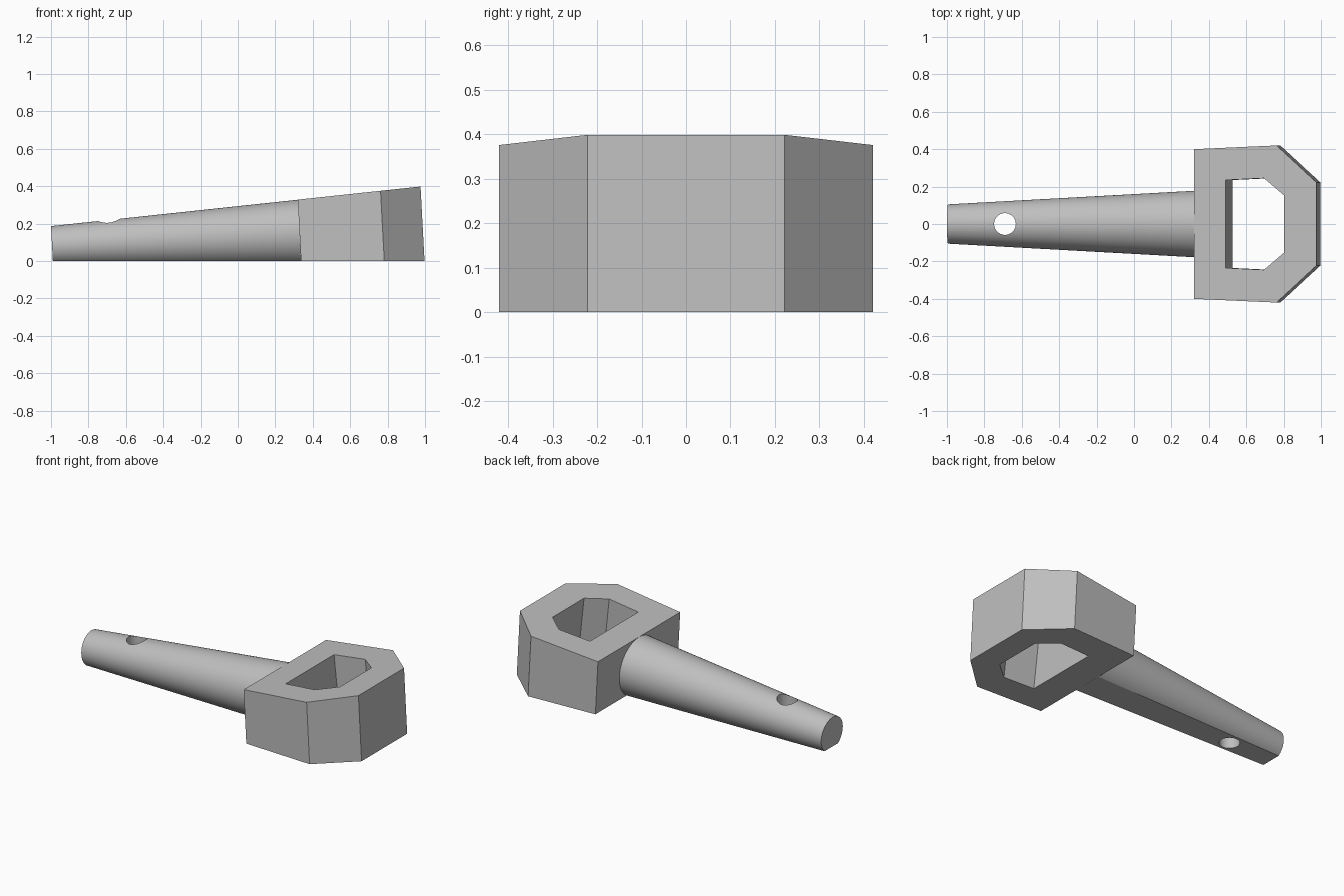
import bpy, bmesh, math
from mathutils import Vector, Matrix

if "Cube" in bpy.data.objects:
    bpy.data.objects.remove(bpy.data.objects["Cube"], do_unlink=True)

SLOPE = 0.107  # rise of the sloping top face along x

# One plain grey
grey = bpy.data.materials.new("light_grey")
grey.use_nodes = True
colour = (0.52, 0.52, 0.52, 1)
grey.diffuse_color = colour
grey.node_tree.nodes["Principled BSDF"].inputs["Base Color"].default_value = colour


def top_z(x):
    return 0.187 + SLOPE * (x + 1)


def make_object(name, bm):
    bmesh.ops.recalc_face_normals(bm, faces=bm.faces)
    mesh = bpy.data.meshes.new(name)
    bm.to_mesh(mesh)
    bm.free()
    mesh.materials.append(grey)
    obj = bpy.data.objects.new(name, mesh)
    bpy.context.collection.objects.link(obj)
    return obj


def prism(name, half, lean, extra=0.0):
    """Mirrored outline on the sloping top, extruded down to the ground along a lean."""
    outline = half + [(x, -y) for x, y in reversed(half)]
    bm = bmesh.new()
    upper = [bm.verts.new((x - lean * extra, y, top_z(x) + extra)) for x, y in outline]
    lower = [bm.verts.new((x + lean * (top_z(x) + extra), y, -extra)) for x, y in outline]
    bm.faces.new(upper)
    bm.faces.new(lower[::-1])
    n = len(outline)
    for i in range(n):
        j = (i + 1) % n
        bm.faces.new((upper[j], upper[i], lower[i], lower[j]))
    return make_object(name, bm)


def activate(obj):
    bpy.ops.object.select_all(action="DESELECT")
    obj.select_set(True)
    bpy.context.view_layer.objects.active = obj


def cut(obj, cutter):
    cutter.hide_render = True
    mod = obj.modifiers.new("cut", "BOOLEAN")
    mod.operation = "DIFFERENCE"
    mod.solver = "EXACT"
    mod.object = cutter
    activate(obj)
    bpy.ops.object.modifier_apply(modifier=mod.name)
    bpy.data.objects.remove(cutter, do_unlink=True)


# Head: wedge-shaped chamfered block with an opening square to its top
head = prism("head", [(0.32, 0.4), (0.762, 0.42), (0.976, 0.222)], SLOPE / 2)
cut(head, prism("opening_cutter", [(0.49, 0.235), (0.695, 0.245), (0.802, 0.153)], SLOPE, 0.1))

# Handle: tilted tapering rod, flattened where it meets the ground
start, end = Vector((-0.9945, 0, 0.082)), Vector((0.3295, 0, 0.15))
axis = end - start
bm = bmesh.new()
bmesh.ops.create_cone(bm, cap_ends=True, segments=96, radius1=0.105, radius2=0.178,
                      depth=axis.length)
turn = Vector((0, 0, 1)).rotation_difference(axis).to_matrix().to_4x4()
bm.transform(Matrix.Translation((start + end) / 2) @ turn)
sliced = bmesh.ops.bisect_plane(bm, geom=bm.verts[:] + bm.edges[:] + bm.faces[:],
                                plane_co=(0, 0, 0), plane_no=(0, 0, 1), clear_inner=True)
bmesh.ops.holes_fill(bm, edges=[e for e in bm.edges if e.is_boundary], sides=0)
handle = make_object("handle", bm)

# Cord hole: upright round bore near the thin end
bm = bmesh.new()
bmesh.ops.create_cone(bm, cap_ends=True, segments=48, radius1=0.058, radius2=0.058, depth=1,
                      matrix=Matrix.Translation((-0.69, 0, 0.1)))
cut(handle, make_object("cord_hole_cutter", bm))

activate(handle)
bpy.ops.object.shade_smooth_by_angle(angle=math.radians(24))
